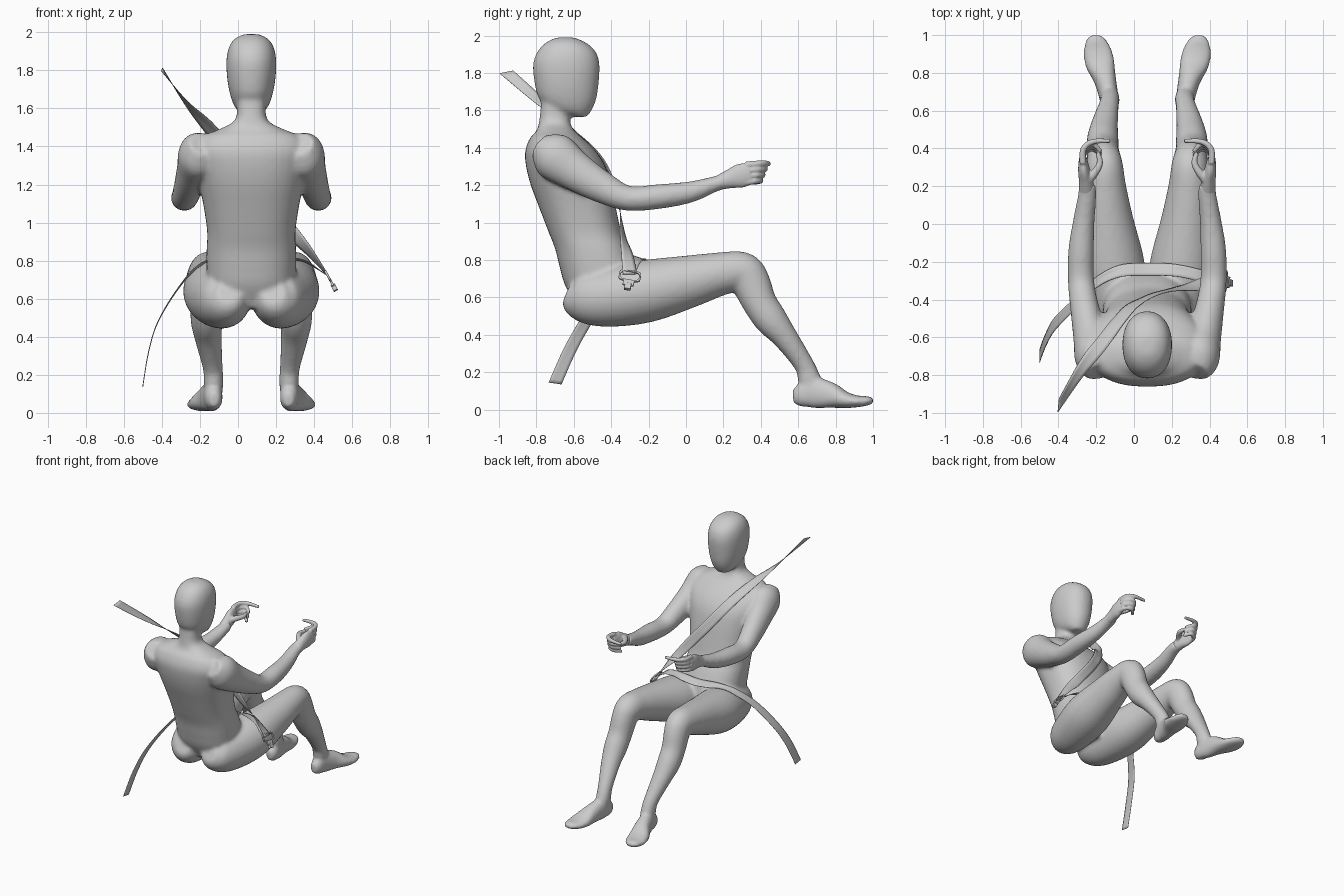
import bpy, bmesh
from math import sin, cos, pi, copysign
from mathutils import Vector, Matrix

if "Cube" in bpy.data.objects:
    bpy.data.objects.remove(bpy.data.objects["Cube"])

CX = 0.07  # plane of symmetry of the figure
X, Y, Z = Vector((1, 0, 0)), Vector((0, 1, 0)), Vector((0, 0, 1))


def resample(rows, steps):
    """Catmull-Rom through rows of numbers."""
    out = []
    for i in range(len(rows) - 1):
        a, b, c, d = (rows[max(i - 1, 0)], rows[i], rows[i + 1], rows[min(i + 2, len(rows) - 1)])
        for s in range(steps):
            t = s / steps
            out.append([0.5 * (2 * q + (r - p) * t + (2 * p - 5 * q + 4 * r - w) * t * t
                               + (3 * q - p - 3 * r + w) * t ** 3)
                        for p, q, r, w in zip(a, b, c, d)])
    return out + [list(rows[-1])]


def tube(bm, rows, ref=X, axis=None, sides=(1, -1), power=1.0, n=28, steps=5):
    """Closed loft of ellipses; each row is x, y, z, radius, radius."""
    rows = resample(rows, steps)
    cen = [Vector(r[:3]) for r in rows]
    for sx in sides:
        rings = []
        for i, r in enumerate(rows):
            t = axis or (cen[min(i + 1, len(cen) - 1)] - cen[max(i - 1, 0)]).normalized()
            u = (ref - t * ref.dot(t)).normalized()
            v = t.cross(u)
            ring = []
            for k in range(n):
                c, s = cos(2 * pi * k / n), sin(2 * pi * k / n)
                p = (cen[i] + u * r[3] * copysign(abs(c) ** power, c)
                     + v * r[4] * copysign(abs(s) ** power, s))
                ring.append(bm.verts.new((p.x * sx, p.y, p.z)))
            rings.append(ring)
        for a, b in zip(rings, rings[1:]):
            for k in range(n):
                bm.faces.new((a[k], a[(k + 1) % n], b[(k + 1) % n], b[k]))
        bm.faces.new(rings[0][::-1])
        bm.faces.new(rings[-1])


def finish(name, bm, loc=(0, 0, 0)):
    bmesh.ops.recalc_face_normals(bm, faces=bm.faces)
    me = bpy.data.meshes.new(name)
    bm.to_mesh(me)
    bm.free()
    for p in me.polygons:
        p.use_smooth = True
    ob = bpy.data.objects.new(name, me)
    ob.location = loc
    bpy.context.collection.objects.link(ob)
    return ob


def fuse(ob, voxel, iterations):
    m = ob.modifiers.new("Fuse", 'REMESH')
    m.mode, m.voxel_size, m.use_smooth_shade = 'VOXEL', voxel, True
    s = ob.modifiers.new("Soften", 'SMOOTH')
    s.factor, s.iterations = 0.5, iterations


def slices(rows):
    """z, front y, back y, half width -> loft rows."""
    return [(0, (f + b) / 2, z, w, (f - b) / 2) for z, f, b, w in rows]


bm = bmesh.new()
# torso and neck
tube(bm, slices([(.55, -.32, -.58, .17), (.66, -.25, -.645, .225), (.76, -.26, -.675, .235),
                 (.86, -.30, -.70, .235), (.95, -.345, -.735, .232), (1.08, -.375, -.785, .25),
                 (1.2, -.40, -.83, .275), (1.3, -.43, -.855, .30), (1.38, -.48, -.86, .31),
                 (1.45, -.55, -.835, .265), (1.49, -.595, -.80, .17), (1.54, -.62, -.785, .085),
                 (1.64, -.63, -.775, .075)]), axis=Z, sides=(1,), power=.85, n=40)
# head
tube(bm, slices([(1.565, -.53, -.60, .045), (1.60, -.505, -.72, .082), (1.66, -.48, -.785, .108),
                 (1.75, -.467, -.81, .126), (1.85, -.463, -.817, .131), (1.92, -.487, -.79, .118),
                 (1.965, -.54, -.745, .088), (1.99, -.6, -.69, .04)]),
     axis=Z, sides=(1,), power=.92, n=40)
# arms
tube(bm, [(.25, -.78, 1.41, .08, .07), (.275, -.71, 1.36, .107, .126), (.30, -.60, 1.28, .092, .108),
          (.33, -.45, 1.19, .077, .086), (.35, -.31, 1.13, .07, .067), (.35, -.14, 1.14, .068, .066),
          (.335, .02, 1.163, .057, .057), (.318, .15, 1.205, .049, .042), (.318, .21, 1.222, .045, .042)])
# buttocks, thighs and shins
tube(bm, [(.12, -.635, .63, .06, .06), (.125, -.58, .61, .115, .125), (.15, -.45, .60, .15, .157),
          (.185, -.22, .632, .172, .168), (.21, .02, .686, .137, .14), (.222, .19, .727, .112, .115),
          (.225, .30, .735, .098, .108), (.23, .345, .68, .09, .105), (.235, .395, .57, .085, .092),
          (.235, .455, .48, .083, .088), (.225, .532, .384, .07, .068), (.203, .63, .242, .053, .054),
          (.198, .66, .16, .052, .062), (.2, .68, .09, .045, .06)])
# feet
tube(bm, [(.195, .572, .07, .025, .035), (.197, .61, .075, .045, .061), (.205, .68, .09, .051, .082),
          (.225, .77, .077, .06, .07), (.25, .85, .052, .078, .045), (.265, .92, .044, .075, .031),
          (.275, .97, .047, .055, .025), (.28, 1.0, .048, .03, .016)], power=.9)
body = finish("body", bm, (CX, 0, 0))
fuse(body, .012, 8)

# hands with curled fingers
bm = bmesh.new()
tube(bm, [(.318, .16, 1.208, .044, .036), (.325, .23, 1.232, .037, .05), (.335, .29, 1.25, .031, .064),
          (.34, .345, 1.262, .022, .056)])
for i in range(4):
    z = 1.308 - .031 * i
    tip = (.195, .44, z + .003) if i == 0 else (.245, .395 - .012 * i, z - .005)
    path = [(.34, .32, z), (.338, .395 - .008 * i, z + .008), (.29, .435 - .012 * i, z + .008), tip]
    tube(bm, [(*p, r, r) for p, r in zip(path, (.019, .017, .015, .011))], ref=Z, n=12)
thumb = [(.315, .23, 1.25), (.275, .275, 1.262), (.25, .325, 1.265), (.262, .375, 1.268)]
tube(bm, [(*p, r, r) for p, r in zip(thumb, (.027, .021, .017, .012))], ref=Z, n=12)
fuse(finish("hands", bm, (CX, 0, 0)), .006, 3)


def strap(name, rows, width):
    """Ribbon; each row is a centre point and the direction across it."""
    bm = bmesh.new()
    prev = None
    for r in resample(rows, 6):
        p, w = Vector(r[:3]), Vector(r[3:]).normalized() * width / 2
        cur = [bm.verts.new(p + w * k) for k in (-1, -.5, 0, .5, 1)]
        if prev:
            for k in range(4):
                bm.faces.new((prev[k], prev[k + 1], cur[k + 1], cur[k]))
        prev = cur
    ob = finish(name, bm)
    m = ob.modifiers.new("Rest", 'SHRINKWRAP')
    m.target, m.wrap_mode, m.offset = body, 'OUTSIDE', .007
    s = ob.modifiers.new("Thickness", 'SOLIDIFY')
    s.thickness, s.offset = .003, 0


# seat belt straps
strap("shoulder_strap", [
    (-.40, -.96, 1.805, -.1, -1, -.2), (-.28, -.77, 1.64, .3, -.9, .0), (-.17, -.63, 1.52, .75, -.4, .2),
    (-.08, -.51, 1.41, .77, -.2, .4), (.0, -.43, 1.3, .77, 0, .6), (.1, -.375, 1.17, .77, 0, .64),
    (.2, -.35, 1.05, .75, -.1, .62), (.3, -.335, .93, .7, -.45, .5), (.38, -.315, .84, .4, -.8, .3),
    (.47, -.30, .725, .1, -.95, 0)], .075)
strap("lap_strap", [
    (-.50, -.70, .14, 0, 1, -.15), (-.47, -.62, .32, 0, 1, -.15), (-.42, -.53, .48, 0, 1, -.1),
    (-.31, -.42, .66, .1, 1, 0), (-.20, -.31, .775, .2, .9, -.1), (-.08, -.25, .81, .1, .9, -.3),
    (.07, -.24, .80, 0, .9, -.35), (.22, -.245, .81, -.1, .9, -.3), (.34, -.27, .80, -.2, .9, -.1),
    (.42, -.295, .755, -.1, .95, 0), (.47, -.305, .72, 0, 1, 0)], .07)

# buckle: rounded frame, tongue plate and latch
bm = bmesh.new()
loop = [(copysign(abs(cos(a)) ** .6, cos(a)) * .05, copysign(abs(sin(a)) ** .6, sin(a)) * .024)
        for a in (2 * pi * k / 32 for k in range(32))]
rings = [[bm.verts.new((x + copysign(g, x), y + copysign(g, y), h)) for x, y in loop]
         for g, h in ((0, -.006), (.009, -.006), (.009, .006), (0, .006))]
for j in range(4):
    a, b = rings[j], rings[(j + 1) % 4]
    for k in range(32):
        bm.faces.new((a[k], a[(k + 1) % 32], b[(k + 1) % 32], b[k]))
for loc, size in (((0, -.042, 0), (.06, .035, .012)), ((0, -.066, 0), (.035, .035, .024))):
    bmesh.ops.create_cube(bm, size=1, matrix=Matrix.Translation(loc) @ Matrix.Diagonal((*size, 1)))
buckle = finish("buckle", bm, (.475, -.30, .715))
n = Vector((.88, 0, .48)).normalized()
across = Vector((0, 1, -.2))
across = (across - n * across.dot(n)).normalized()
buckle.rotation_euler = Matrix((across, n.cross(across), n)).transposed().to_euler()
bev = buckle.modifiers.new("Round", 'BEVEL')
bev.width, bev.segments = .002, 2
bpy.ops.object.select_all(action='DESELECT')
buckle.select_set(True)
bpy.context.view_layer.objects.active = buckle
bpy.ops.object.shade_smooth_by_angle()
